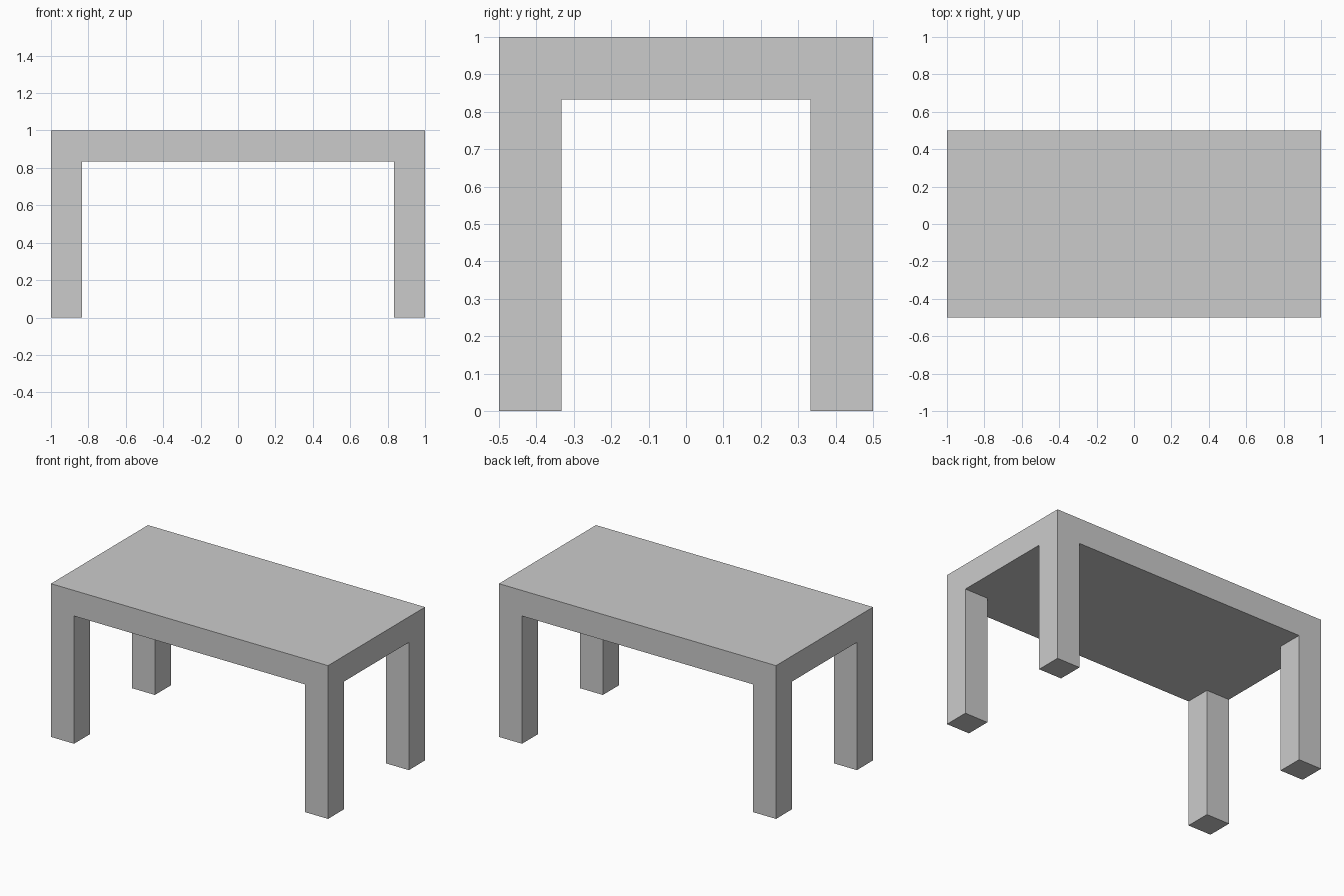
import bpy, bmesh
from mathutils import Matrix, Vector

if "Cube" in bpy.data.objects:
    bpy.data.objects.remove(bpy.data.objects["Cube"])

LENGTH, DEPTH, HEIGHT = 2.0, 1.0, 1.0
THICK = 1 / 6  # slab thickness and leg width

bm = bmesh.new()

# Tabletop slab
bmesh.ops.create_cube(
    bm, size=1,
    matrix=Matrix.Translation((0, 0, HEIGHT - THICK / 2))
    @ Matrix.Diagonal((LENGTH, DEPTH, THICK, 1)))

# Loop cuts marking the leg footprints
for axis, half in ((Vector((1, 0, 0)), LENGTH / 2), (Vector((0, 1, 0)), DEPTH / 2)):
    for side in (-1, 1):
        bmesh.ops.bisect_plane(
            bm, geom=bm.verts[:] + bm.edges[:] + bm.faces[:],
            plane_co=axis * side * (half - THICK), plane_no=axis)

# Legs: extrude the four corner faces of the underside to the floor
bm.normal_update()
corners = []
for f in bm.faces:
    c = f.calc_center_median()
    if (f.normal.z < -0.9 and abs(c.x) > LENGTH / 2 - THICK
            and abs(c.y) > DEPTH / 2 - THICK):
        corners.append(f)
feet = bmesh.ops.extrude_discrete_faces(bm, faces=corners)["faces"]
for v in {v for f in feet for v in f.verts}:
    v.co.z = 0

bmesh.ops.recalc_face_normals(bm, faces=bm.faces[:])
mesh = bpy.data.meshes.new("table")
bm.to_mesh(mesh)
bm.free()
bpy.context.collection.objects.link(bpy.data.objects.new("table", mesh))
